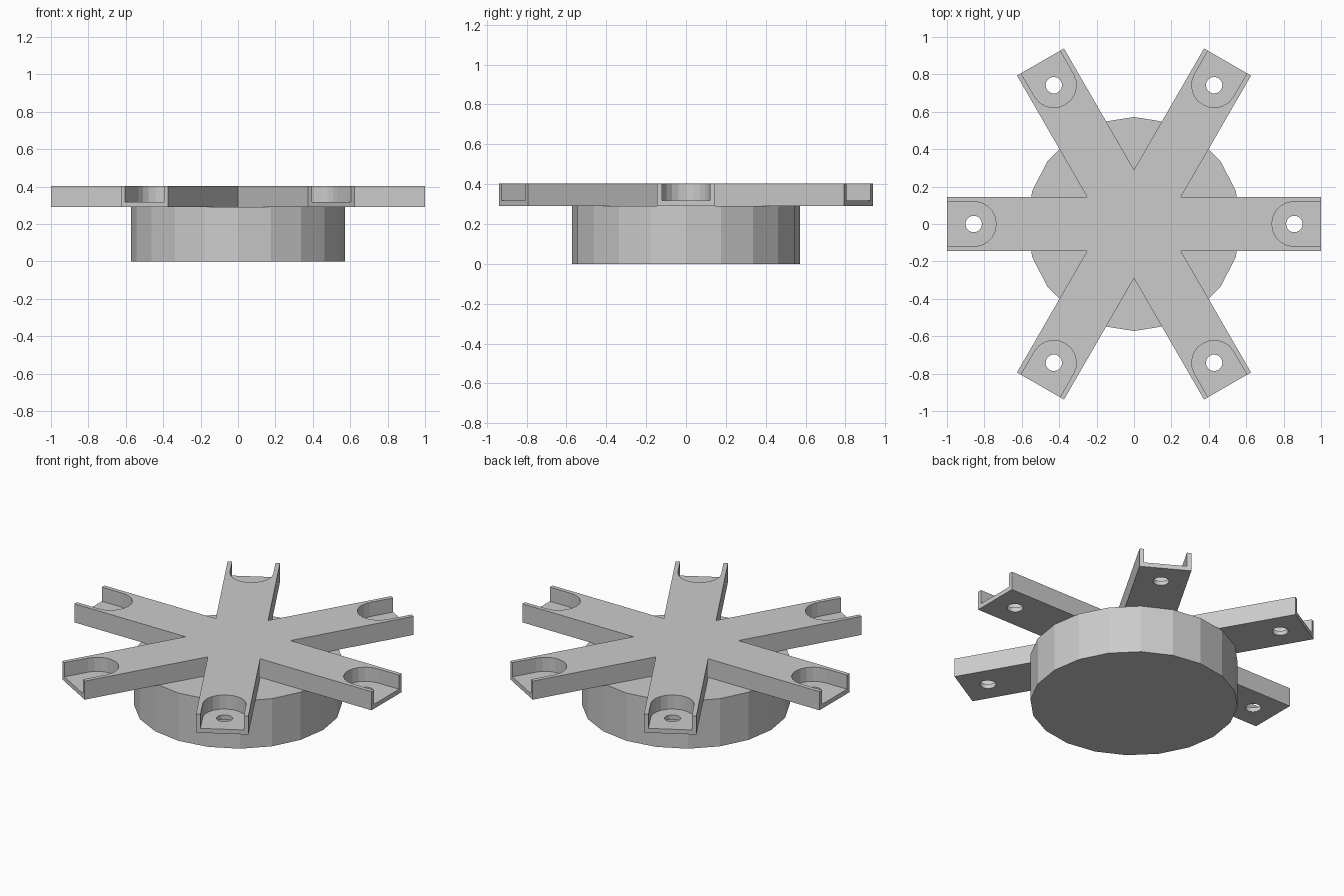
import bpy, bmesh
from math import sin, cos, pi, radians

if "Cube" in bpy.data.objects:
    bpy.data.objects.remove(bpy.data.objects["Cube"])

ARMS = 6
HALF_W = 0.145          # half width of an arm
Z0, Z1 = 0.29, 0.403    # arm underside and top
FLOOR = 0.317           # pocket floor
HOLE_X = 0.857          # hole distance from the centre


def turn(p, a):
    return (p[0] * cos(a) - p[1] * sin(a), p[0] * sin(a) + p[1] * cos(a))


def ring(r, n, cx=0.0):
    return [(cx + r * cos(2 * pi * i / n), r * sin(2 * pi * i / n)) for i in range(n)]


def prisms(name, profiles, z0, z1):
    """One object holding each closed profile extruded from z0 to z1."""
    bm = bmesh.new()
    for pts in profiles:
        face = bm.faces.new([bm.verts.new((x, y, z0)) for x, y in pts])
        ext = bmesh.ops.extrude_face_region(bm, geom=[face], use_keep_orig=True)
        top = [v for v in ext["geom"] if isinstance(v, bmesh.types.BMVert)]
        bmesh.ops.translate(bm, verts=top, vec=(0, 0, z1 - z0))
    bmesh.ops.recalc_face_normals(bm, faces=bm.faces[:])
    me = bpy.data.meshes.new(name)
    bm.to_mesh(me)
    bm.free()
    ob = bpy.data.objects.new(name, me)
    bpy.context.collection.objects.link(ob)
    return ob


def cut(target, cutter):
    cutter.hide_render = True
    mod = target.modifiers.new("cut", 'BOOLEAN')
    mod.operation = 'DIFFERENCE'
    mod.solver = 'EXACT'
    mod.object = cutter
    bpy.context.view_layer.objects.active = target
    bpy.ops.object.modifier_apply(modifier=mod.name)
    bpy.data.objects.remove(cutter)


angles = [i * 2 * pi / ARMS for i in range(ARMS)]

# Round base, 20 flat sides
prisms("round_base", [ring(0.572, 20)], 0.0, Z0)

# Six-armed star plate
outline = []
for a in angles:
    inner = (HALF_W / sin(pi / ARMS), 0)
    outline += [turn(inner, a - pi / ARMS), turn((1, -HALF_W), a), turn((1, HALF_W), a)]
star = prisms("star_arms", [outline], Z0, Z1)

# U-shaped pockets, open at the arm ends
r = 0.12
pocket = [(HOLE_X + r * cos(radians(t)), r * sin(radians(t))) for t in range(90, 271, 18)]
pocket += [(1.1, -r), (1.1, r)]
cut(star, prisms("pocket_cutter", [[turn(p, a) for p in pocket] for a in angles], FLOOR, 0.6))

# Screw holes
hole = ring(0.044, 20, HOLE_X)
cut(star, prisms("hole_cutter", [[turn(p, a) for p in hole] for a in angles], 0.1, 0.6))
